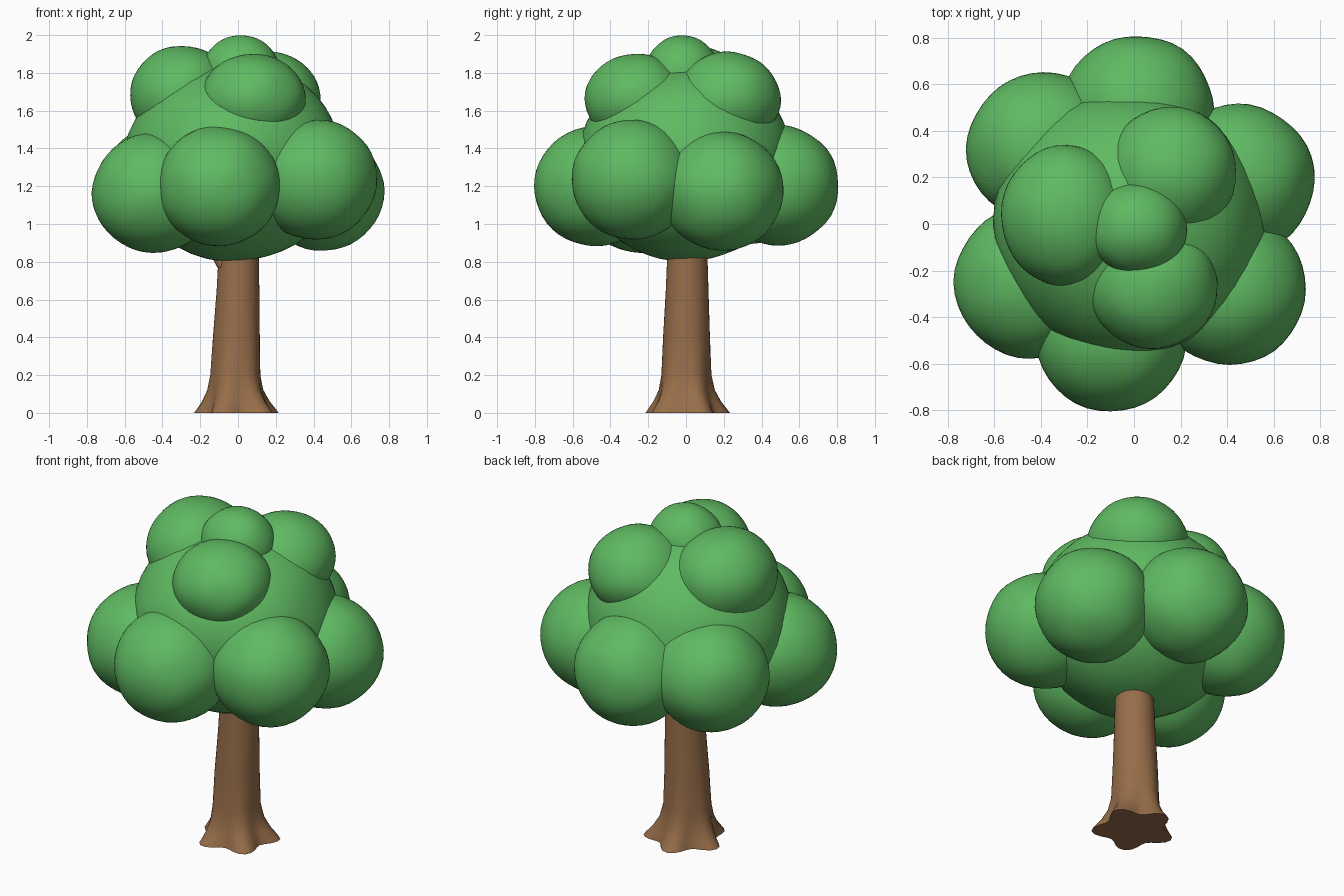
import bpy, bmesh, math
from mathutils import Vector, noise

cube = bpy.data.objects.get("Cube")
if cube:
    bpy.data.objects.remove(cube, do_unlink=True)


def material(name, rgb):
    m = bpy.data.materials.new(name)
    m.use_nodes = True
    m.diffuse_color = (*rgb, 1)
    bsdf = next(n for n in m.node_tree.nodes if n.type == 'BSDF_PRINCIPLED')
    bsdf.inputs["Base Color"].default_value = (*rgb, 1)
    return m


leaf = material("leaf_green", (0.115, 0.49, 0.122))
bark = material("bark_brown", (0.31, 0.155, 0.068))


def add_object(name, bm, mat, sharp=math.radians(60)):
    bmesh.ops.recalc_face_normals(bm, faces=bm.faces)
    mesh = bpy.data.meshes.new(name)
    bm.to_mesh(mesh)
    bm.free()
    mesh.materials.append(mat)
    obj = bpy.data.objects.new(name, mesh)
    bpy.context.collection.objects.link(obj)
    bpy.ops.object.select_all(action='DESELECT')
    obj.select_set(True)
    bpy.context.view_layer.objects.active = obj
    bpy.ops.object.shade_smooth_by_angle(angle=sharp)
    return obj


def blob(name, centre, radii):
    """Slightly lumpy ellipsoid of leaves."""
    bm = bmesh.new()
    bmesh.ops.create_icosphere(bm, subdivisions=4, radius=1)
    c = Vector(centre)
    for v in bm.verts:
        lump = 1 + 0.025 * noise.noise(v.co * 1.6 + c * 7)
        v.co = Vector([p * r * lump for p, r in zip(v.co, radii)]) + c
    return add_object(name, bm, leaf)


def tube(name, rings, lobes=0, sides=40):
    """Closed skin over rings of (x, y, z, radius, root depth)."""
    bm = bmesh.new()
    loops = []
    for x, y, z, r, depth in rings:
        loop = []
        for i in range(sides):
            a = 2 * math.pi * i / sides
            rr = r + depth * math.cos(lobes * (a - root_angle))
            loop.append(bm.verts.new((x + rr * math.cos(a), y + rr * math.sin(a), z)))
        loops.append(loop)
    for lo, hi in zip(loops, loops[1:]):
        for i in range(sides):
            j = (i + 1) % sides
            bm.faces.new((lo[i], lo[j], hi[j], hi[i]))
    bm.faces.new(loops[0][::-1])
    bm.faces.new(loops[-1])
    return add_object(name, bm, bark)


# Trunk flaring into five roots, and a small branch stub
root_angle = math.radians(-45)
tube("trunk", [
    (0, 0, 0, 0.2, 0.036),
    (0, 0, 0.02, 0.19, 0.03),
    (-0.005, 0, 0.06, 0.168, 0.02),
    (-0.01, 0, 0.12, 0.145, 0.01),
    (-0.012, 0, 0.2, 0.132, 0.004),
    (-0.008, 0.002, 0.4, 0.124, 0.001),
    (0, 0.006, 0.65, 0.113, 0),
    (0.003, 0.007, 0.82, 0.107, 0),
    (0.003, 0.007, 1.1, 0.1, 0),
], lobes=5)
tube("branch", [
    (-0.075, -0.02, 0.77, 0.035, 0),
    (-0.1, -0.02, 0.82, 0.035, 0),
    (-0.25, -0.02, 1.05, 0.03, 0),
], sides=12)

# Main leaf mass
blob("canopy_core", (-0.02, 0, 1.33), (0.58, 0.565, 0.53))

# Ring of six lower clumps
lower = {
    "front": (-0.1, -0.48, 1.2),
    "front_left": (0.41, -0.28, 1.235),
    "back_left": (0.445, 0.19, 1.175),
    "back": (0.015, 0.485, 1.205),
    "back_right": (-0.39, 0.325, 1.215),
    "front_right": (-0.445, -0.25, 1.165),
}
for side, centre in lower.items():
    blob("lower_clump_" + side, centre, (0.328, 0.325, 0.318))

# Upper clumps and crown
blob("upper_clump_front", (0.08, -0.26, 1.66), (0.28, 0.275, 0.24))
blob("upper_clump_back_left", (0.16, 0.22, 1.66), (0.28, 0.28, 0.25))
blob("upper_clump_right", (-0.29, 0.035, 1.68), (0.28, 0.305, 0.265))
blob("crown", (0.015, -0.02, 1.79), (0.215, 0.2, 0.21))
